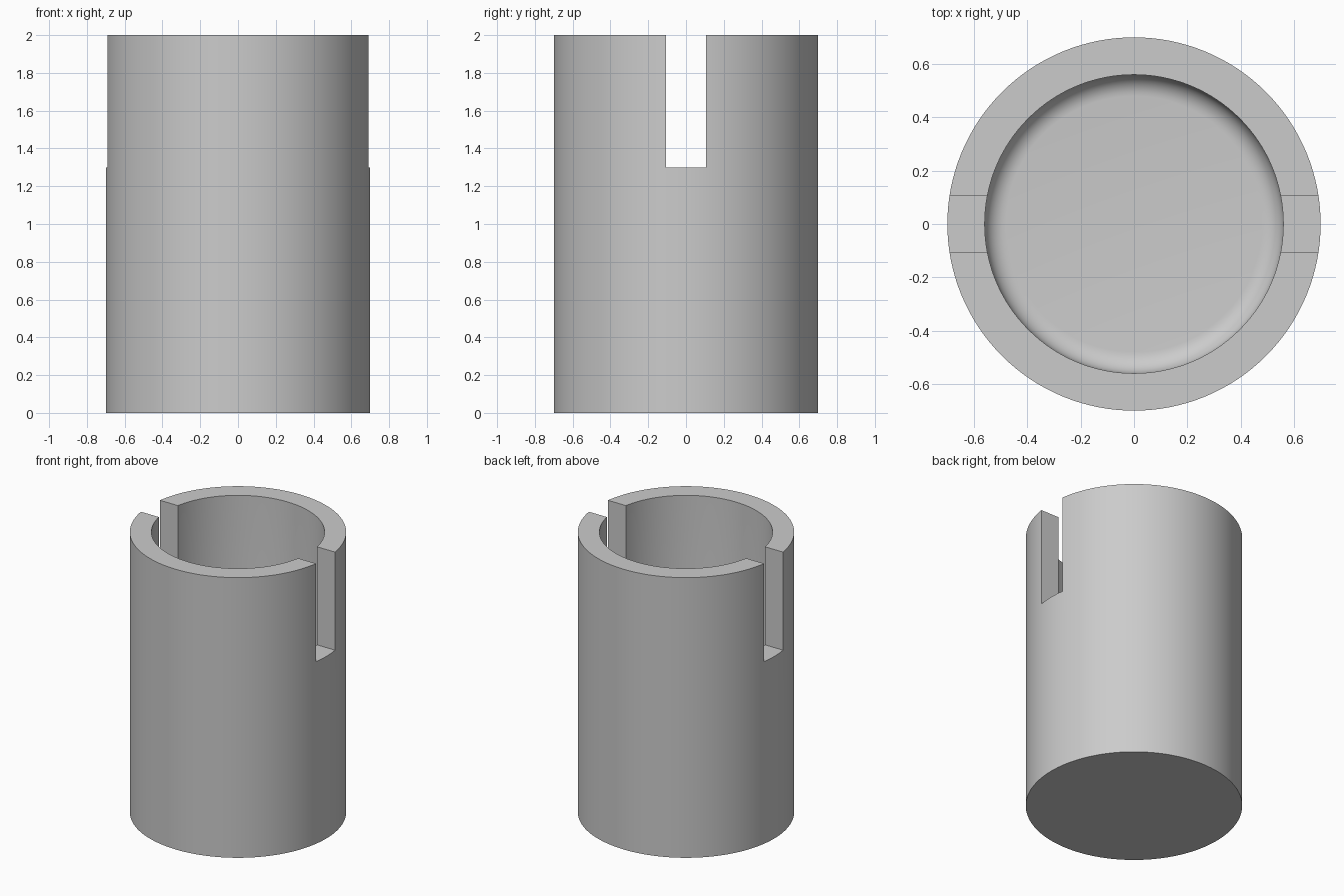
import bpy, bmesh, math

if "Cube" in bpy.data.objects:
    bpy.data.objects.remove(bpy.data.objects["Cube"])

OUTER, INNER, FLOOR, FILLET = 0.70, 0.56, 0.14, 0.08
SLOT_HALF, SLOT_Z, TOP, SEGS = 0.107, 1.30, 2.0, 128

grey = bpy.data.materials.new("grey")
grey.diffuse_color = (0.6, 0.6, 0.6, 1)
grey.use_nodes = True
grey.node_tree.nodes["Principled BSDF"].inputs["Base Color"].default_value = grey.diffuse_color

# Cup profile: outer wall, rim, bore and rounded inner corner
profile = [(0, 0), (OUTER, 0), (OUTER, TOP), (INNER, TOP)]
for i in range(9):
    a = math.radians(90 * i / 8)
    profile.append((INNER - FILLET + FILLET * math.cos(a),
                    FLOOR + FILLET - FILLET * math.sin(a)))
profile.append((0, FLOOR))

# Spin the profile into a closed cup
bm = bmesh.new()
verts = [bm.verts.new((r, 0, z)) for r, z in profile]
edges = [bm.edges.new(p) for p in zip(verts, verts[1:])]
bmesh.ops.spin(bm, geom=verts + edges, cent=(0, 0, 0), axis=(0, 0, 1),
               angle=math.tau, steps=SEGS)
bmesh.ops.remove_doubles(bm, verts=bm.verts, dist=1e-4)
bmesh.ops.recalc_face_normals(bm, faces=bm.faces)
mesh = bpy.data.meshes.new("slotted_cup")
bm.to_mesh(mesh)
bm.free()
cup = bpy.data.objects.new("slotted_cup", mesh)
bpy.context.collection.objects.link(cup)
mesh.materials.append(grey)

# Slot cutter through both side walls
bpy.ops.mesh.primitive_cube_add(size=1, location=(0, 0, SLOT_Z + 0.5))
cutter = bpy.context.object
cutter.name = "slot_cutter"
cutter.scale = (2, 2 * SLOT_HALF, 1)
cutter.hide_render = True
cutter.data.materials.append(grey)

# Cut the slots, then drop the cutter
bpy.ops.object.select_all(action='DESELECT')
bpy.context.view_layer.objects.active = cup
cup.select_set(True)
cut = cup.modifiers.new("slots", 'BOOLEAN')
cut.operation, cut.solver, cut.object = 'DIFFERENCE', 'EXACT', cutter
bpy.ops.object.modifier_apply(modifier=cut.name)
bpy.data.objects.remove(cutter)
bpy.ops.object.shade_smooth_by_angle(angle=math.radians(30))
